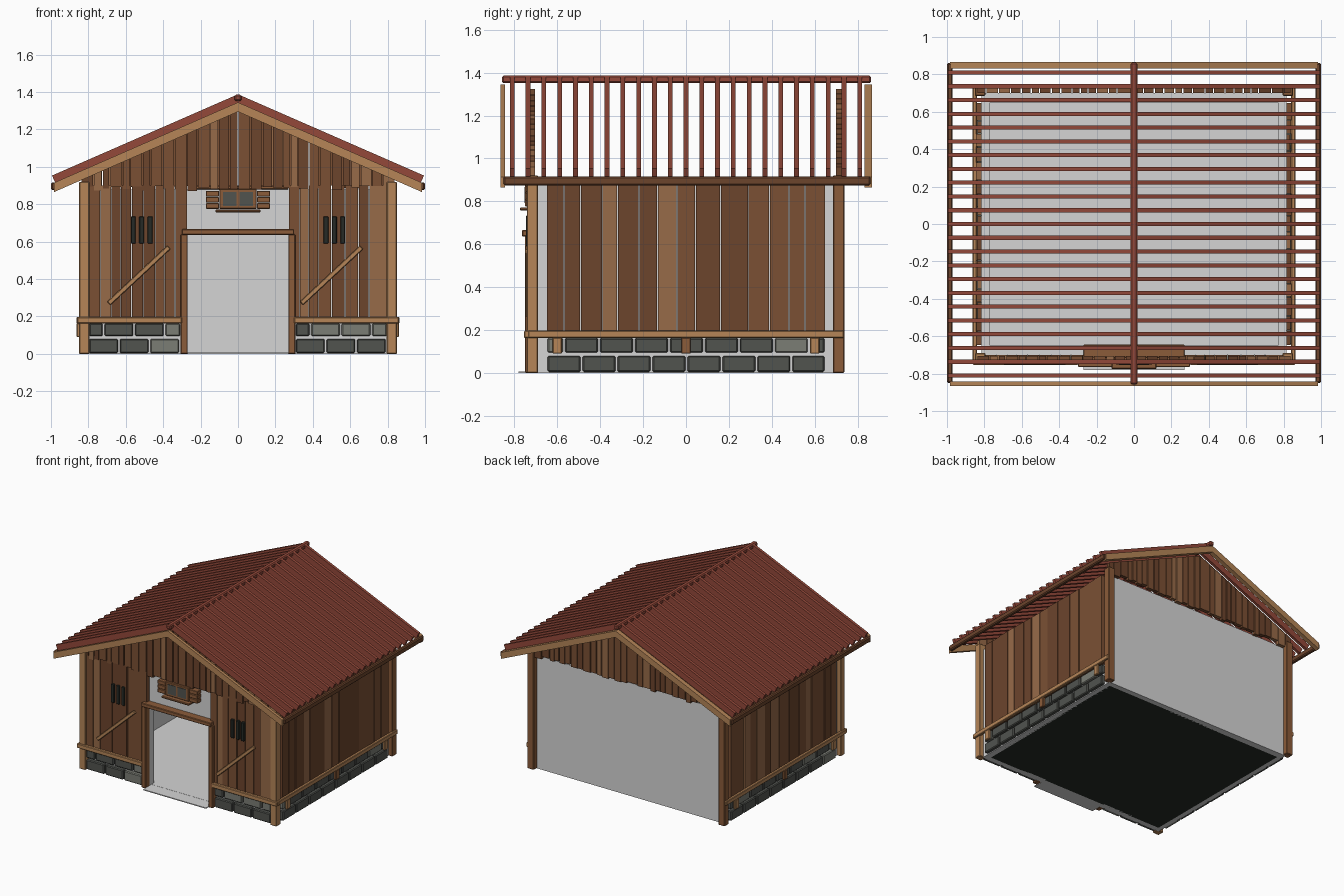
import bpy, bmesh, math, random
from mathutils import Matrix, Vector

random.seed(4)
if "Cube" in bpy.data.objects:
    bpy.data.objects.remove(bpy.data.objects["Cube"], do_unlink=True)


def material(name, r, g, b):
    lin = [(c / 255) ** 2.2 for c in (r, g, b)] + [1]
    m = bpy.data.materials.new(name)
    m.use_nodes = True
    m.diffuse_color = lin
    m.node_tree.nodes["Principled BSDF"].inputs["Base Color"].default_value = lin
    return m


MATS = [material("dark plank", 108, 70, 48), material("mid plank", 122, 81, 55),
        material("light plank", 150, 106, 74), material("tan trim", 180, 132, 88),
        material("brown trim", 138, 92, 60), material("roof red", 146, 74, 60),
        material("pale plaster", 212, 212, 212), material("dark stone", 82, 84, 80),
        material("light stone", 122, 124, 116), material("black iron", 42, 46, 42)]
DARK, MID, LIGHT, TAN, BROWN, RED, PLASTER, STONE, PALE_STONE, IRON = range(10)
SLOPE = 0.437
ANGLE = math.atan(SLOPE)


class Part:
    """Collects boxes and prisms into one named object."""

    def __init__(self, name, bevel=0):
        self.name, self.bevel, self.bm = name, bevel, bmesh.new()

    def box(self, lo, hi, mat, spin=0):
        # spin turns the box about the y axis through its own centre
        lo, hi = Vector(lo), Vector(hi)
        size = hi - lo
        mtx = (Matrix.Translation((lo + hi) / 2) @ Matrix.Rotation(spin, 4, "Y")
               @ Matrix.Diagonal((*size, 1)))
        new = bmesh.ops.create_cube(self.bm, size=1, matrix=mtx)["verts"]
        for f in {f for v in new for f in v.link_faces}:
            f.material_index = mat

    def prism(self, outline, y0, y1, mat):
        front = [self.bm.verts.new((x, y0, z)) for x, z in outline]
        back = [self.bm.verts.new((x, y1, z)) for x, z in outline]
        faces = [self.bm.faces.new(front), self.bm.faces.new(back[::-1])]
        for i in range(len(front)):
            j = (i + 1) % len(front)
            faces.append(self.bm.faces.new((front[j], front[i], back[i], back[j])))
        for f in faces:
            f.material_index = mat

    def done(self):
        bmesh.ops.recalc_face_normals(self.bm, faces=self.bm.faces)
        mesh = bpy.data.meshes.new(self.name)
        self.bm.to_mesh(mesh)
        self.bm.free()
        for m in MATS:
            mesh.materials.append(m)
        obj = bpy.data.objects.new(self.name, mesh)
        bpy.context.collection.objects.link(obj)
        if self.bevel:
            mod = obj.modifiers.new("edge wear", "BEVEL")
            mod.width, mod.segments = self.bevel, 1


def single(name, lo, hi, mat, spin=0, bevel=0.004):
    p = Part(name, bevel)
    p.box(lo, hi, mat, spin)
    p.done()


def strips(start, end, low, high):
    """Split a span into boards of random width."""
    out, a = [], start
    while a < end - 0.001:
        b = a + random.uniform(low, high)
        if end - b < low:
            b = end
        out.append((a, b))
        a = b
    return out


def wood():
    return random.choice((DARK, DARK, MID, MID, LIGHT))


def bricks(part, start, end, place):
    """Two courses of stone in running bond; place maps a span to a box."""
    for z0, z1, shift in ((0.005, 0.08, 0), (0.095, 0.163, 0.0815)):
        a = start - shift
        while a < end - 0.02:
            u0, u1 = max(a, start) + 0.005, min(a + 0.163, end) - 0.005
            part.box(*place(u0, u1, z0, z1), random.choice((STONE, STONE, STONE, PALE_STONE)))
            a += 0.163


# Floor and plaster shell with a doorway
single("floor_base", (-0.78, -0.66, 0), (0.78, 0.66, 0.004), IRON, bevel=0)
single("floor", (-0.8, -0.68, 0.002), (0.8, 0.68, 0.008), PLASTER, bevel=0)
single("door_step", (-0.27, -0.78, 0), (0.27, -0.66, 0.007), PLASTER, bevel=0)
shell = Part("plaster_walls")
shell.box((-0.815, 0.65, 0), (0.815, 0.70, 0.88), PLASTER)
for s in (-1, 1):
    x0, x1 = sorted((s * 0.77, s * 0.815))
    shell.box((x0, -0.70, 0), (x1, 0.65, 0.88), PLASTER)
    x0, x1 = sorted((s * 0.27, s * 0.77))
    shell.box((x0, -0.70, 0), (x1, -0.65, 0.88), PLASTER)
shell.box((-0.27, -0.70, 0.65), (0.27, -0.65, 0.88), PLASTER)
shell.done()
single("door_header", (-0.27, -0.715, 0.88), (0.27, -0.645, 0.9), BROWN)

# Side and front walls: planks above stone
for s, side in ((-1, "right"), (1, "left")):
    planks = Part(side + "_wall_planks")
    for a, b in strips(-0.65, 0.65, 0.06, 0.13):
        d = s * random.uniform(0.835, 0.845)
        x0, x1 = sorted((s * 0.815, d))
        planks.box((x0, a + 0.002, 0.17), (x1, b - 0.002, 0.89), wood())
    planks.done()
    stones = Part(side + "_wall_stones", 0.006)
    x0, x1 = sorted((s * 0.81, s * 0.842))
    bricks(stones, -0.65, 0.65, lambda a, b, z0, z1: ((x0, a, z0), (x1, b, z1)))
    stones.done()

    f0, f1 = sorted((s * 0.27, s * 0.8))
    planks = Part(side + "_front_planks")
    for a, b in strips(f0, f1, 0.045, 0.075):
        planks.box((a + 0.002, random.uniform(-0.735, -0.725), 0.17),
                   (b - 0.002, -0.70, 0.9), wood())
    planks.done()
    f0, f1 = sorted((s * 0.305, s * 0.8))
    stones = Part(side + "_front_stones", 0.006)
    bricks(stones, f0, f1, lambda a, b, z0, z1: ((a, -0.732, z0), (b, -0.695, z1)))
    stones.done()

    # Rails and short struts
    x0, x1 = sorted((s * 0.84, s * 0.863))
    single(side + "_side_rail", (x0, -0.735, 0.163), (x1, 0.735, 0.197), TAN)
    for i, y in enumerate((-0.6, 0, 0.6)):
        single(f"{side}_rail_strut_{i}", (x0, y - 0.022, 0.09), (x1 - 0.003, y + 0.022, 0.165),
               BROWN if i == 1 else TAN)
    f0, f1 = sorted((s * 0.3, s * 0.86))
    single(side + "_front_rail", (f0, -0.755, 0.163), (f1, -0.73, 0.197), TAN)

    # Corner posts and door posts
    x0, x1 = sorted((s * 0.795, s * 0.85))
    single(side + "_front_post", (x0, -0.742, 0), (x1, -0.69, 0.92), TAN)
    single(side + "_back_post", (x0, 0.685, 0), (x1, 0.738, 0.92), BROWN)
    x0, x1 = sorted((s * 0.27, s * 0.307))
    single(side + "_door_post", (x0, -0.75, 0), (x1, -0.69, 0.64), BROWN)

    # Slit vents and diagonal braces
    vents = Part(side + "_vents", 0.003)
    for x in (0.47, 0.515, 0.56):
        vents.box((s * x - 0.013, -0.745, 0.59), (s * x + 0.013, -0.72, 0.735), IRON)
    vents.done()
    cx = 0.5 if s > 0 else -0.53
    single(side + "_brace", (cx - 0.22, -0.75, 0.407), (cx + 0.22, -0.732, 0.433), TAN,
           spin=-math.radians(43))
single("door_lintel", (-0.3, -0.765, 0.637), (0.3, -0.7, 0.667), BROWN)

# Window with panes, shutters and sill
single("window_frame", (-0.1, -0.75, 0.775), (0.1, -0.70, 0.882), BROWN)
panes = Part("window_panes")
for s in (-1, 1):
    panes.box((s * 0.043 - 0.036, -0.754, 0.792), (s * 0.043 + 0.036, -0.749, 0.866), STONE)
    shutter = Part("left_shutter" if s > 0 else "right_shutter", 0.003)
    for i in range(3):
        z = 0.776 + i * 0.033
        shutter.box((s * 0.137 - 0.035, -0.745, z), (s * 0.137 + 0.035, -0.70, z + 0.03), BROWN)
    shutter.done()
panes.done()
single("window_sill", (-0.12, -0.775, 0.757), (0.12, -0.70, 0.772), BROWN)

# Gable planks, cut to the roof pitch
for name, y0, y1 in (("front", -0.735, -0.705), ("back", 0.70, 0.728)):
    gable = Part(name + "_gable_planks")
    for a, b in strips(-0.84, 0, 0.04, 0.07) + strips(0, 0.84, 0.04, 0.07):
        a, b = a + 0.003, b - 0.003
        base = random.uniform(0.87, 0.9)
        top = [max(1.325 - SLOPE * abs(x), base + 0.02) for x in (a, b)]
        gable.prism([(a, base), (b, base), (b, top[1]), (a, top[0])], y0, y1, wood())
    gable.done()

# Barge boards at both gable ends
for name, y0, y1 in (("front", -0.865, -0.843), ("back", 0.832, 0.867)):
    barge = Part(name + "_barge_boards")
    for s in (-1, 1):
        e = 0.985
        barge.prism([(0, 1.295), (s * e, 1.295 - SLOPE * e), (s * e, 1.345 - SLOPE * e),
                     (0, 1.345)], y0, y1, TAN)
    barge.done()

# Open roof battens, ridge and eave beams
count, run = 23, 0.985
length = run / math.cos(ANGLE)
for s, side in ((-1, "right"), (1, "left")):
    battens = Part(side + "_roof_battens")
    cx, cz = s * run / 2, 1.363 - SLOPE * run / 2
    for i in range(count):
        y = -0.81 + i * 1.62 / (count - 1)
        battens.box((cx - length / 2, y - 0.011, cz - 0.023),
                    (cx + length / 2, y + 0.011, cz + 0.023), RED, spin=s * ANGLE)
    battens.done()
    x0, x1 = sorted((s * 0.97, s))
    single(side + "_eave_beam", (x0, -0.85, 0.875), (x1, 0.86, 0.917), DARK, bevel=0.007)
single("ridge_beam", (-0.018, -0.858, 1.352), (0.018, 0.863, 1.386), RED, bevel=0.007)
